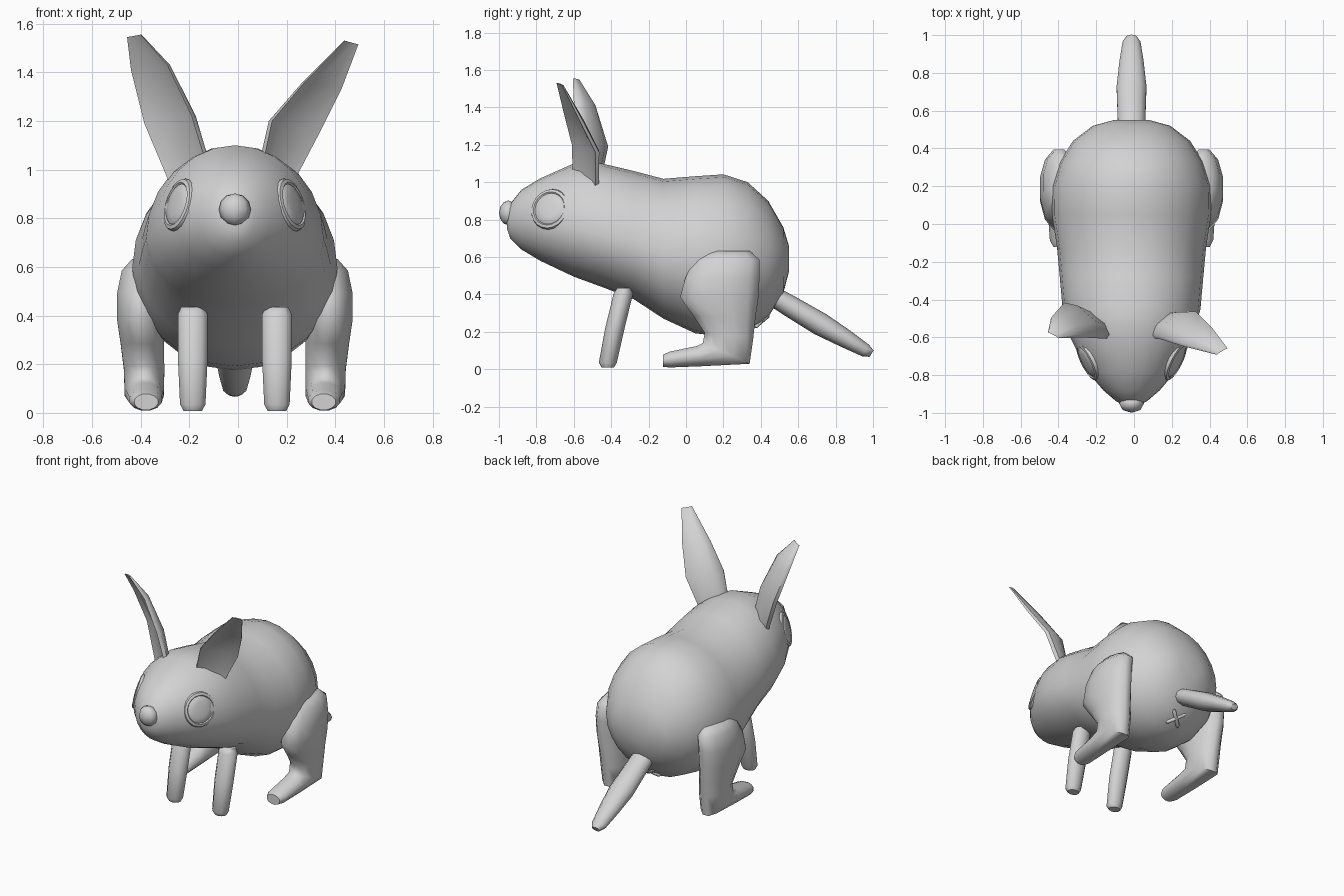
import bpy, bmesh, math
from mathutils import Vector, Matrix

CX = -0.013  # mirror plane of the animal
X, Y, Z = Vector((1, 0, 0)), Vector((0, 1, 0)), Vector((0, 0, 1))

grey = bpy.data.materials.new("plain grey")
grey.diffuse_color = (0.65, 0.65, 0.65, 1)


def finish(name, bm, angle=60):
    """Turn a bmesh into a smooth, named object."""
    bmesh.ops.recalc_face_normals(bm, faces=bm.faces[:])
    mesh = bpy.data.meshes.new(name)
    bm.to_mesh(mesh)
    bm.free()
    mesh.materials.append(grey)
    ob = bpy.data.objects.new(name, mesh)
    bpy.context.collection.objects.link(ob)
    bpy.ops.object.select_all(action='DESELECT')
    ob.select_set(True)
    bpy.context.view_layer.objects.active = ob
    bpy.ops.object.shade_smooth_by_angle(angle=math.radians(angle))
    return ob


def skin(name, rings, angle=60):
    """Bridge a list of point rings and cap both ends."""
    bm = bmesh.new()
    vs = [[bm.verts.new(p) for p in ring] for ring in rings]
    n = len(vs[0])
    for a, b in zip(vs, vs[1:]):
        for i in range(n):
            j = (i + 1) % n
            bm.faces.new((a[i], a[j], b[j], b[i]))
    bm.faces.new(vs[0])
    bm.faces.new(vs[-1])
    return finish(name, bm, angle)


def loft(name, sections, n, angle=60):
    """Elliptical sections (x, y, z, radius along x, radius along v, tilt of v down from Y)."""
    rings = []
    for x, y, z, rx, rv, tilt in sections:
        c = Vector((CX + x, y, z))
        a = math.radians(tilt)
        v = Y * math.cos(a) - Z * math.sin(a)
        rings.append([c + X * rx * math.cos(t) + v * rv * math.sin(t)
                      for t in (2 * math.pi * (i + 0.5) / n for i in range(n))])
    return skin(name, rings, angle)


# Body and head: y, bottom, top, half width, height share of the widest point
profile = [(-0.957, 0.75, 0.85, 0.04, 0.5), (-0.94, 0.70, 0.885, 0.08, 0.5),
           (-0.88, 0.64, 0.96, 0.15, 0.5), (-0.78, 0.58, 1.02, 0.235, 0.47),
           (-0.6, 0.495, 1.10, 0.325, 0.43), (-0.45, 0.44, 1.10, 0.365, 0.42),
           (-0.28, 0.375, 1.06, 0.38, 0.43), (-0.12, 0.27, 1.018, 0.395, 0.45),
           (0.05, 0.192, 1.032, 0.422, 0.48), (0.2, 0.175, 1.042, 0.42, 0.49),
           (0.33, 0.20, 1.0, 0.38, 0.49), (0.44, 0.28, 0.90, 0.31, 0.49),
           (0.52, 0.405, 0.76, 0.205, 0.5), (0.55, 0.52, 0.66, 0.095, 0.5)]
rings = []
for y, lo, hi, w, k in profile:
    c = lo + (hi - lo) * k
    rings.append([Vector((CX + w * math.cos(t), y,
                          c + math.sin(t) * ((hi - c) if math.sin(t) > 0 else (c - lo))))
                  for t in (2 * math.pi * i / 24 for i in range(24))])
skin("body", rings, 70)

# Nose
bm = bmesh.new()
bmesh.ops.create_uvsphere(bm, u_segments=8, v_segments=6, radius=0.066,
                          matrix=Matrix.Translation((CX, -0.95, 0.836)) @ Matrix.Diagonal((1, 0.75, 1, 1)))
finish("nose", bm)

# Tail
loft("tail", [(0, 0.40, 0.43, 0.07, 0.05, -58), (0, 0.56, 0.335, 0.077, 0.058, -58),
              (0, 0.72, 0.24, 0.083, 0.062, -58), (0, 0.85, 0.165, 0.068, 0.05, -58),
              (0, 0.96, 0.10, 0.05, 0.036, -58), (0, 0.992, 0.083, 0.028, 0.02, -58)], 10)

for s, side in ((-1, "left"), (1, "right")):
    # Front leg
    fx = s * 0.173
    loft("front_leg_" + side,
         [(fx, -0.418, 0.008, 0.04, 0.032, 0), (fx, -0.418, 0.035, 0.055, 0.048, 0),
          (fx, -0.38, 0.22, 0.064, 0.052, 0), (fx, -0.335, 0.405, 0.064, 0.052, 0),
          (fx, -0.33, 0.435, 0.05, 0.038, 0)], 10)
    # Hind leg: thigh, shank, heel and foot in one bent limb
    loft("hind_leg_" + side,
         [(s * 0.37, 0.225, 0.632, 0.055, 0.12, 0), (s * 0.378, 0.22, 0.585, 0.09, 0.18, 0),
          (s * 0.388, 0.195, 0.49, 0.1, 0.205, 0), (s * 0.388, 0.178, 0.385, 0.1, 0.217, 0),
          (s * 0.38, 0.205, 0.28, 0.092, 0.172, 2), (s * 0.373, 0.23, 0.18, 0.086, 0.135, 6),
          (s * 0.372, 0.215, 0.085, 0.084, 0.142, 24), (s * 0.37, 0.07, 0.07, 0.076, 0.057, 80),
          (s * 0.367, -0.085, 0.052, 0.068, 0.044, 88), (s * 0.365, -0.122, 0.045, 0.05, 0.034, 90)], 12)
    # Eye: thin rim with a shallow dome set in it
    normal = Vector((s * 0.88, -0.44, 0.27)).normalized()
    u = normal.cross(Z).normalized()
    w = normal.cross(u)
    centre = Vector((CX + s * 0.228, -0.725, 0.855))
    steps = [(0.104, -0.06), (0.112, 0.0), (0.107, 0.013), (0.092, 0.018),
             (0.086, 0.012), (0.082, 0.016), (0.05, 0.022), (0.02, 0.024)]
    skin("eye_" + side,
         [[centre + normal * h + (u * math.cos(t) + w * math.sin(t)) * r
           for t in (2 * math.pi * i / 20 for i in range(20))] for r, h in steps], 40)

# Ears: inner and outer edge of each section from root to tip
ears = {
    "left": [((-0.12, -0.605, 0.99), (-0.28, -0.49, 0.94)),
             ((-0.19, -0.605, 1.22), (-0.385, -0.435, 1.19)),
             ((-0.29, -0.6, 1.43), (-0.44, -0.50, 1.41)),
             ((-0.40, -0.605, 1.555), (-0.456, -0.575, 1.545))],
    "right": [((0.095, -0.605, 0.99), (0.24, -0.485, 0.97)),
              ((0.14, -0.61, 1.20), (0.34, -0.485, 1.16)),
              ((0.27, -0.65, 1.355), (0.425, -0.57, 1.33)),
              ((0.44, -0.692, 1.53), (0.495, -0.66, 1.515))]}
for side, edges in ears.items():
    rings = []
    for k, (a, b) in enumerate(edges):
        a, b = Vector(a), Vector(b)
        across = b - a
        back = Vector((-across.y, across.x, 0)).normalized()
        if back.y < 0:
            back = -back
        cup = (0.012, 0.018, 0.014, 0.003)[k]
        thick = (0.042, 0.042, 0.032, 0.012)[k]
        rings.append([a, a.lerp(b, 0.22) + back * cup, a.lerp(b, 0.78) + back * cup, b,
                      b + back * thick * 0.6,
                      a.lerp(b, 0.75) + back * (cup + thick),
                      a.lerp(b, 0.25) + back * (cup + thick),
                      a + back * thick * 0.6])
    skin("ear_" + side, rings, 60)

# Small crossed ridges under the tail
out = Vector((0, 0.65, -0.76)).normalized()
slope = out.cross(X)
for k, t in enumerate((0.785, 2.356)):
    d = X * math.cos(t) + slope * math.sin(t)
    e = out.cross(d)
    c = Vector((CX, 0.405, 0.257))
    skin("ridge_%d" % (k + 1),
         [[c + d * p + (e * math.cos(q) + out * math.sin(q)) * r
           for q in (math.pi * i / 3 for i in range(6))]
          for p, r in ((-0.07, 0.006), (-0.055, 0.013), (0.055, 0.013), (0.07, 0.006))])
